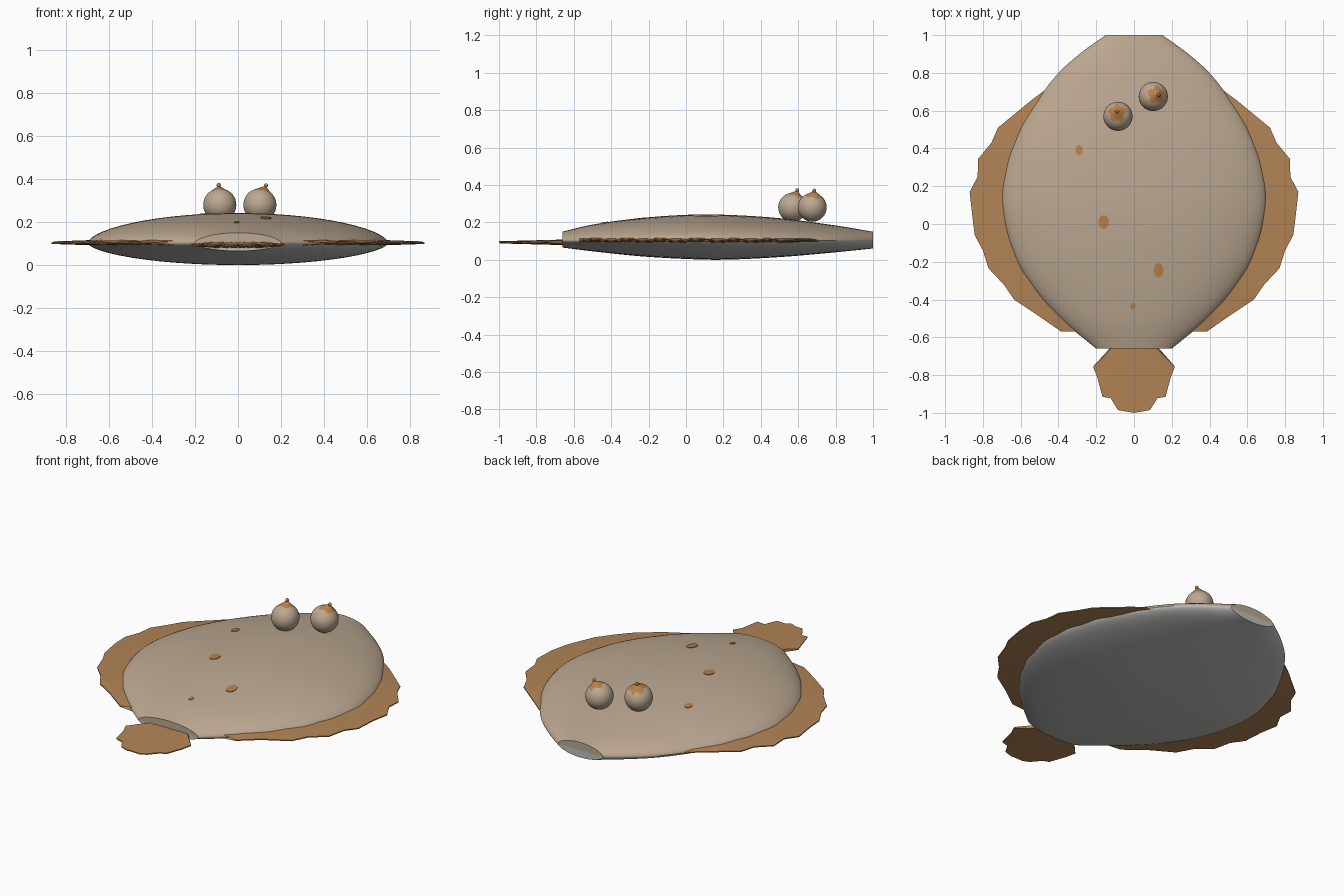
import bpy, bmesh, math
from mathutils import Vector

if "Cube" in bpy.data.objects:
    bpy.data.objects.remove(bpy.data.objects["Cube"])

def mat(name, rgb):
    m = bpy.data.materials.new(name)
    lin = [((c / 255 + 0.055) / 1.055) ** 2.4 for c in rgb]
    m.diffuse_color = (*lin, 1)
    m.use_nodes = True
    m.node_tree.nodes["Principled BSDF"].inputs["Base Color"].default_value = m.diffuse_color
    return m

TAN = mat("sandy skin", (188, 168, 145))
BELLY = mat("pale belly", (190, 190, 186))
FIN = mat("brown fin", (178, 132, 86))
SPOT = mat("orange spot", (184, 129, 74))

def finish(name, bm, mats, angle=35):
    bmesh.ops.recalc_face_normals(bm, faces=bm.faces)
    me = bpy.data.meshes.new(name)
    bm.to_mesh(me)
    bm.free()
    ob = bpy.data.objects.new(name, me)
    bpy.context.collection.objects.link(ob)
    for m in mats:
        me.materials.append(m)
    bpy.ops.object.select_all(action='DESELECT')
    ob.select_set(True)
    bpy.context.view_layer.objects.active = ob
    bpy.ops.object.shade_smooth_by_angle(angle=math.radians(angle))
    return ob

# Body profiles along y: half width, upper height, lower height
WIDTH = [(-.66, .20), (-.51, .38), (-.37, .51), (-.2, .62), (0, .685), (.16, .70),
         (.34, .667), (.51, .60), (.70, .48), (.81, .39), (.915, .27), (1, .15)]
TOP = [(-.66, .15), (-.5, .188), (-.25, .222), (0, .24), (.22, .24), (.5, .222), (.8, .183), (1, .15)]
LOW = [(-.66, .065), (-.5, .045), (-.25, .019), (0, .004), (.2, 0), (.5, .014), (.75, .035), (1, .06)]
MID = .103

def sample(tab, y):
    """Smooth interpolation through a table of (y, value)."""
    n = len(tab)
    i = max(k for k in range(n - 1) if tab[k][0] <= y or k == 0)
    def slope(k):
        a, b = tab[max(k - 1, 0)], tab[min(k + 1, n - 1)]
        return (b[1] - a[1]) / (b[0] - a[0])
    (y0, v0), (y1, v1) = tab[i], tab[i + 1]
    h = y1 - y0
    t = (y - y0) / h
    return ((2*t**3 - 3*t*t + 1) * v0 + (t**3 - 2*t*t + t) * h * slope(i)
            + (3*t*t - 2*t**3) * v1 + (t**3 - t*t) * h * slope(i + 1))

def skin_z(x, y, tab=TOP):
    u = min(1, abs(x) / sample(WIDTH, y))
    return MID + (sample(tab, y) - MID) * (1 - u * u) ** .58

# Body: lens-shaped rings lofted from tail to snout, flat at both ends
bm = bmesh.new()
N, ROWS = 56, 40
rings = []
for r in range(ROWS + 1):
    y = -.66 + 1.66 * r / ROWS
    w = sample(WIDTH, y)
    ring = []
    for k in range(N):
        a = 2 * math.pi * k / N
        x = w * math.cos(a)
        z = MID if k in (0, N // 2) else skin_z(x, y, TOP if k < N / 2 else LOW)
        ring.append(bm.verts.new((x, y, z)))
    rings.append(ring)
for p, q in zip(rings, rings[1:]):
    for k in range(N):
        j = (k + 1) % N
        f = bm.faces.new((p[k], p[j], q[j], q[k]))
        f.material_index = 0 if k < N // 2 else 1
for ring in (rings[0], rings[-1]):
    bm.faces.new(ring[:N // 2 + 1]).material_index = 0
    bm.faces.new(ring[N // 2:] + ring[:1]).material_index = 1
finish("body", bm, [TAN, BELLY])

# Fins: wedges, thick at the root and thin along the ragged rim
def wedge(name, inner, outer, zc, thick_in, thick_out, ripple):
    bm = bmesh.new()
    rows = []
    for i, (p, q) in enumerate(zip(inner, outer)):
        row = []
        for t in (0, .5, 1):
            th = thick_in + (thick_out - thick_in) * t
            dz = ripple * (1 if i % 2 else -1) * (.4 + .6 * t)
            x, y = p[0] + (q[0] - p[0]) * t, p[1] + (q[1] - p[1]) * t
            row.append([bm.verts.new((x, y, zc + dz + s * th / 2)) for s in (1, -1)])
        rows.append(row)
    for a, b in zip(rows, rows[1:]):
        for j in range(2):
            for s in (0, 1):
                bm.faces.new((a[j][s], b[j][s], b[j+1][s], a[j+1][s]))
        for j in (0, 2):
            bm.faces.new((a[j][0], b[j][0], b[j][1], a[j][1]))
    for e in (rows[0], rows[-1]):
        for j in range(2):
            bm.faces.new((e[j][0], e[j+1][0], e[j+1][1], e[j][1]))
    return finish(name, bm, [FIN], 25)

SIDE = [(.47, .71), (.55, .65), (.72, .51), (.755, .43), (.825, .345), (.828, .25), (.87, .17),
        (.857, .05), (.843, -.06), (.80, -.14), (.77, -.235), (.69, -.32), (.635, -.40),
        (.50, -.49), (.385, -.57), (.33, -.55)]
for name, s in (("left_side_fin", -1), ("right_side_fin", 1)):
    outer = [(s * x, y) for x, y in SIDE]
    inner = [(s * .9 * sample(WIDTH, y), y) for x, y in SIDE]
    wedge(name, inner, outer, .104, .026, .006, .003)

HALF = [(.217, -.755), (.195, -.81), (.167, -.915), (.124, -.922), (.085, -.985), (.04, -.993)]
outer = [(.12, -.65)] + HALF + [(0, -.997)] + [(-x, y) for x, y in reversed(HALF)] + [(-.12, -.65)]
inner = [(.12 - .24 * i / (len(outer) - 1), -.64) for i in range(len(outer))]
# the rim reaches the full length of the model
outer[len(outer) // 2] = (0, -1.0)
wedge("tail_fin", inner, outer, .093, .028, .006, .003)

# Eyes: onion-shaped, with a ragged coloured patch and a tiny bead on the tip
def eye(name, c, lean, bead):
    c, lean = Vector(c), Vector(lean).normalized()
    bm = bmesh.new()
    bmesh.ops.create_uvsphere(bm, u_segments=40, v_segments=28, radius=.077)
    for v in bm.verts:
        d = v.co.normalized()
        peak = max(0, d.dot(lean) - .9) / .1
        v.co += lean * .012 * peak ** 2
    for f in bm.faces:
        d = f.calc_center_median().normalized()
        around = math.atan2(d.y - lean.y, d.x - lean.x)
        if d.angle(lean) < .62 + .08 * math.sin(5 * around):
            f.material_index = 1
    bmesh.ops.translate(bm, verts=bm.verts, vec=c)
    finish(name, bm, [TAN, SPOT], 60)
    bm = bmesh.new()
    bmesh.ops.create_uvsphere(bm, u_segments=12, v_segments=8, radius=.010)
    bmesh.ops.translate(bm, verts=bm.verts, vec=bead)
    finish(name + "_bead", bm, [FIN], 60)

eye("left_eye", (-.085, .57, .28), (-.05, .25, .95), (-.09, .595, .372))
eye("right_eye", (.102, .675, .28), (.26, .14, .95), (.13, .685, .37))

# Spots: thin oval plates that follow the back
for i, (x, y, rx, ry) in enumerate([(-.29, .39, .019, .028), (-.16, .01, .028, .036),
                                    (.13, -.245, .026, .038), (-.005, -.435, .013, .018)]):
    bm = bmesh.new()
    bmesh.ops.create_circle(bm, cap_ends=True, cap_tris=True, segments=20, radius=1)
    for v in bm.verts:
        px, py = x + v.co.x * rx, y + v.co.y * ry
        v.co = (px, py, skin_z(px, py) + .003)
    ext = bmesh.ops.extrude_face_region(bm, geom=bm.faces[:])
    for v in ext["geom"]:
        if isinstance(v, bmesh.types.BMVert):
            v.co.z -= .006
    finish(f"back_spot_{i + 1}", bm, [SPOT])
